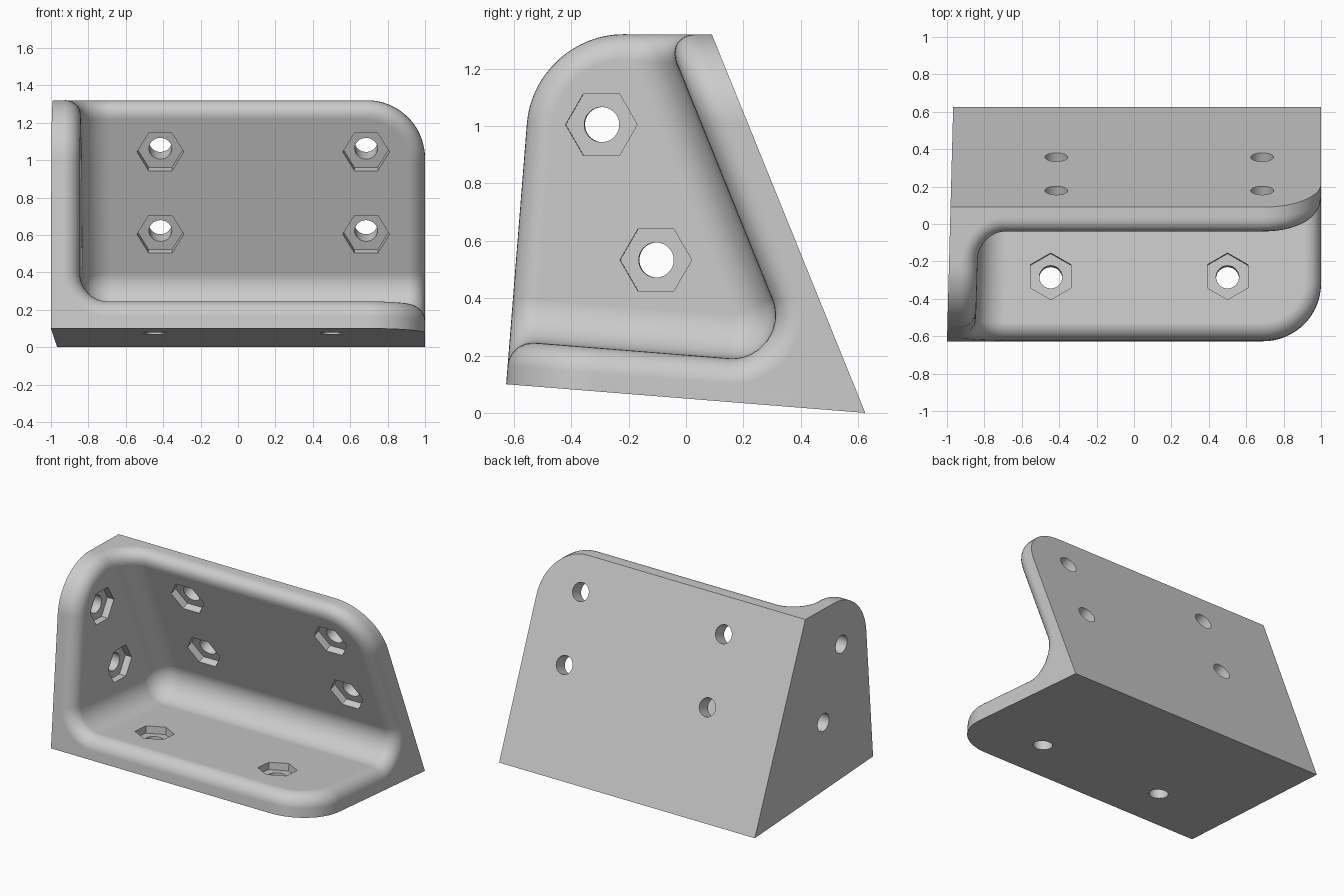
import bpy, bmesh
from math import cos, sin, tau, radians
from mathutils import Vector, Matrix

cube = bpy.data.objects.get("Cube")
if cube:
    bpy.data.objects.remove(cube, do_unlink=True)

grey = bpy.data.materials.new("light grey")
grey.use_nodes = True
grey.diffuse_color = (0.6, 0.6, 0.6, 1)
grey.node_tree.nodes["Principled BSDF"].inputs["Base Color"].default_value = (0.6, 0.6, 0.6, 1)

# Main dimensions
THICK, FILLET, CORNER, RIM = 0.152, 0.15, 0.31, 0.125
LEAN = 0.0265                      # slant of the end wall
front_low, back_low = Vector((0, -0.627, 0.10)), Vector((0, 0.625, 0))
back_top, front_top = Vector((0, 0.09, 1.32)), Vector((0, -0.53, 1.32))
end_point = Vector((-1, -0.627, 0.10))

# Inward normals of the three outer faces
along_floor = (front_low - back_low).normalized()
along_back = (back_top - back_low).normalized()
n_floor = Vector((0, along_floor.z, -along_floor.y))
n_back = Vector((0, -along_back.z, along_back.y))
n_end = Vector((1, -LEAN, 0)).normalized()
normals = (n_floor, n_back, n_end)
origins = (back_low, back_low, end_point)


def to_object(bm, name):
    bmesh.ops.recalc_face_normals(bm, faces=bm.faces[:])
    mesh = bpy.data.meshes.new(name)
    bm.to_mesh(mesh)
    bm.free()
    mesh.materials.append(grey)
    ob = bpy.data.objects.new(name, mesh)
    bpy.context.collection.objects.link(ob)
    return ob


def add_prism(bm, sides, radius, low, high, origin, axis, tip):
    """Prism along axis with one corner pointing along tip."""
    side = axis.cross(tip)
    rings = []
    for h in (low, high):
        rings.append([bm.verts.new(origin + axis * h
                      + radius * (cos(tau * i / sides) * tip + sin(tau * i / sides) * side))
                      for i in range(sides)])
    for i in range(sides):
        j = (i + 1) % sides
        bm.faces.new((rings[0][i], rings[0][j], rings[1][j], rings[1][i]))
    bm.faces.new(rings[0][::-1])
    bm.faces.new(rings[1])


def cut(ob, cutter):
    cutter.hide_render = True
    mod = ob.modifiers.new("cut", 'BOOLEAN')
    mod.operation, mod.solver, mod.object = 'DIFFERENCE', 'EXACT', cutter
    bpy.context.view_layer.objects.active = ob
    bpy.ops.object.modifier_apply(modifier=mod.name)
    bpy.data.objects.remove(cutter, do_unlink=True)


# Outer block with three rounded corners
bm = bmesh.new()
profile = (front_low, back_low, back_top, front_top)
left = [bm.verts.new((-1 + LEAN * (p.y - front_low.y), p.y, p.z)) for p in profile]
right = [bm.verts.new((1, p.y, p.z)) for p in profile]
for i in range(4):
    j = (i + 1) % 4
    bm.faces.new((left[i], left[j], right[j], right[i]))
bm.faces.new(left)
bm.faces.new(right[::-1])
bmesh.ops.recalc_face_normals(bm, faces=bm.faces[:])
corner_edges = [bm.edges.get(pair) for pair in
                ((right[0], right[3]), (right[2], right[3]), (left[3], right[3]))]
bmesh.ops.bevel(bm, geom=corner_edges, offset=CORNER, offset_type='OFFSET', segments=16,
                profile=0.5, affect='EDGES', clamp_overlap=False)
bracket = to_object(bm, "corner_bracket")

# Cavity with filleted walls: a ball patch swept over a skewed box
apex = Matrix(normals).inverted() @ Vector(
    [n.dot(o) + THICK + FILLET for n, o in zip(normals, origins)])
sweep = (Vector((3, 0, 0)),
         2 * Vector((LEAN * along_floor.y, along_floor.y, along_floor.z)),
         2 * Vector((LEAN * along_back.y, along_back.y, along_back.z)))
STEPS = 12
patch = []
for i in range(STEPS + 1):
    for j in range(STEPS + 1 - i):
        mix = n_floor * i + n_back * j + n_end * (STEPS - i - j)
        patch.append(-FILLET * mix.normalized())
bm = bmesh.new()
for code in range(8):
    shift = sum((sweep[k] for k in range(3) if code >> k & 1), Vector())
    for p in patch:
        bm.verts.new(apex + shift + p)
bmesh.ops.convex_hull(bm, input=bm.verts[:], use_existing_faces=False)
bmesh.ops.delete(bm, geom=[v for v in bm.verts if not v.link_faces], context='VERTS')
bmesh.ops.dissolve_limit(bm, angle_limit=radians(0.2), verts=bm.verts[:], edges=bm.edges[:])
cut(bracket, to_object(bm, "cavity_cutter"))

# Rounded rim around the cavity
bm = bmesh.new()
bm.from_mesh(bracket.data)
bmesh.ops.remove_doubles(bm, verts=bm.verts[:], dist=1e-5)


def is_rim(edge):
    if len(edge.link_faces) != 2 or edge.calc_face_angle() < 0.6:
        return False
    mid = (edge.verts[0].co + edge.verts[1].co) / 2
    return all(n.dot(mid - o) > 0.08 for n, o in zip(normals, origins))


bmesh.ops.bevel(bm, geom=[e for e in bm.edges if is_rim(e)], offset=RIM, offset_type='WIDTH',
                segments=8, profile=0.5, affect='EDGES', clamp_overlap=False, loop_slide=True)
bm.to_mesh(bracket.data)
bm.free()

# Bolt holes with hexagonal nut pockets: wall number, tip direction, centre
x_axis = Vector((1, 0, 0))
bolts = [(0, along_floor, Vector((x, -0.28, 0.22))) for x in (-0.445, 0.5)]
bolts += [(1, x_axis, Vector((x, y, z))) for x in (-0.415, 0.685)
          for y, z in ((0.22, 0.605), (0.042, 1.045))]
end_tip = Vector((LEAN, 1, 0)).normalized()
bolts += [(2, end_tip, Vector((-0.84, y, z))) for y, z in ((-0.295, 1.005), (-0.105, 0.533))]

holes, pockets = bmesh.new(), bmesh.new()
for wall, tip, centre in bolts:
    n, o = normals[wall], origins[wall]
    base = centre - n * n.dot(centre - o)
    add_prism(holes, 48, 0.061, -0.1, THICK + 0.1, base, n, tip)
    add_prism(pockets, 6, 0.125, THICK - 0.05, THICK + 0.1, base, n, tip)
cut(bracket, to_object(pockets, "pocket_cutter"))
cut(bracket, to_object(holes, "hole_cutter"))

# Smooth shading with sharp edges kept
bpy.ops.object.select_all(action='DESELECT')
bracket.select_set(True)
bpy.context.view_layer.objects.active = bracket
bpy.ops.object.shade_smooth_by_angle(angle=radians(30))
weighted = bracket.modifiers.new("even_shading", 'WEIGHTED_NORMAL')
weighted.keep_sharp = True
